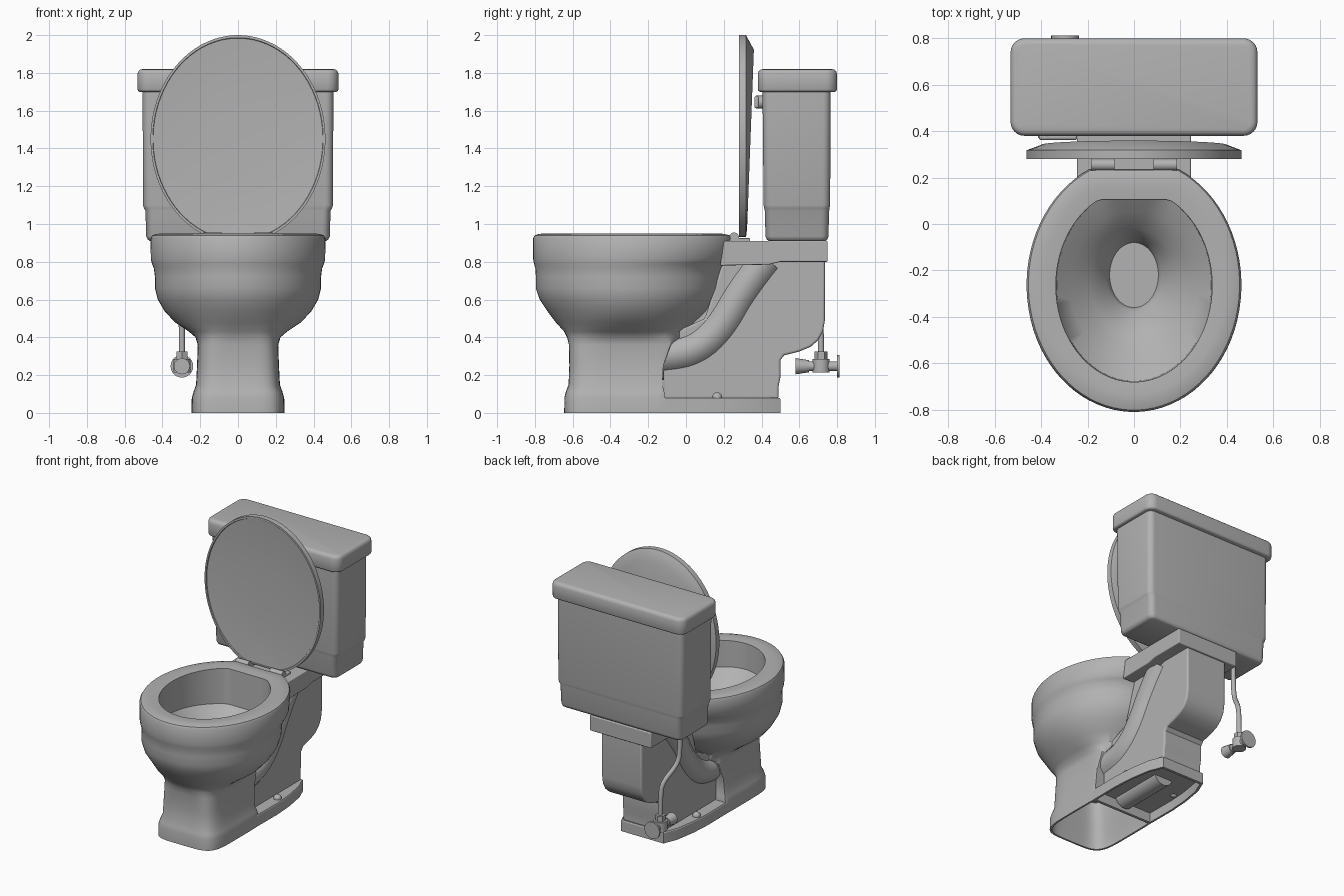
import bpy, bmesh, math
from mathutils import Vector

if "Cube" in bpy.data.objects:
    bpy.data.objects.remove(bpy.data.objects["Cube"], do_unlink=True)

grey = bpy.data.materials.new("ceramic_grey")
grey.use_nodes = True
COLOUR = (0.45, 0.45, 0.45, 1)
grey.diffuse_color = COLOUR
grey.node_tree.nodes["Principled BSDF"].inputs["Base Color"].default_value = COLOUR


def finish(name, bm, bevel=0, angle=35):
    bmesh.ops.recalc_face_normals(bm, faces=bm.faces[:])
    me = bpy.data.meshes.new(name)
    bm.to_mesh(me)
    bm.free()
    ob = bpy.data.objects.new(name, me)
    bpy.context.collection.objects.link(ob)
    me.materials.append(grey)
    if bevel:
        mod = ob.modifiers.new("rounding", "BEVEL")
        mod.width, mod.segments = bevel, 4
        mod.limit_method, mod.angle_limit = "ANGLE", math.radians(40)
    bpy.ops.object.select_all(action="DESELECT")
    ob.select_set(True)
    bpy.context.view_layer.objects.active = ob
    bpy.ops.object.shade_smooth_by_angle(angle=math.radians(angle))


def loft(name, rings, angle=35):
    """Skin closed rings of equal length and cap both ends."""
    bm = bmesh.new()
    loops = [[bm.verts.new(p) for p in ring] for ring in rings]
    n = len(loops[0])
    for a, b in zip(loops, loops[1:]):
        for i in range(n):
            j = (i + 1) % n
            bm.faces.new((a[i], a[j], b[j], b[i]))
    bm.faces.new(loops[0])
    bm.faces.new(loops[-1])
    finish(name, bm, angle=angle)


def oval(hw, lo, hi, power=2, n=80):
    """Superellipse in the plane: half width, lower end, upper end."""
    c, r = (lo + hi) / 2, (hi - lo) / 2
    pts = []
    for i in range(n):
        t = math.tau * (i + 0.5) / n
        cs, sn = math.cos(t), math.sin(t)
        pts.append((hw * math.copysign(abs(cs) ** (2 / power), cs),
                    c + r * math.copysign(abs(sn) ** (2 / power), sn)))
    return pts


def rounded(z, hw, front, back, r):
    """Rectangle ring with round corners at height z."""
    ring = []
    for k, (x, y) in enumerate(((hw - r, back - r), (r - hw, back - r),
                                (r - hw, front + r), (hw - r, front + r))):
        for i in range(7):
            t = math.pi / 2 * (k + i / 6)
            ring.append((x + r * math.cos(t), y + r * math.sin(t), z))
    return ring


def box(name, lo, hi, bevel=0):
    bm = bmesh.new()
    bmesh.ops.create_cube(bm, size=1)
    for v in bm.verts:
        v.co = [l + (c + 0.5) * (h - l) for c, l, h in zip(v.co, lo, hi)]
    finish(name, bm, bevel)


def prism(name, outline, hw, bevel=0):
    """Extrude a side outline (y, z) across x."""
    bm = bmesh.new()
    face = bm.faces.new([bm.verts.new((-hw, y, z)) for y, z in outline])
    for v in bmesh.ops.extrude_face_region(bm, geom=[face])["geom"]:
        if isinstance(v, bmesh.types.BMVert):
            v.co.x = hw
    finish(name, bm, bevel)


def rod(name, a, b, r1, r2=None, sides=24):
    a, b = Vector(a), Vector(b)
    bm = bmesh.new()
    bmesh.ops.create_cone(bm, cap_ends=True, segments=sides, radius1=r1,
                          radius2=r1 if r2 is None else r2, depth=(b - a).length)
    turn = (b - a).to_track_quat("Z", "Y")
    for v in bm.verts:
        v.co = turn @ v.co + (a + b) / 2
    finish(name, bm)


def tube(name, points, radius, widen=1):
    cu = bpy.data.curves.new(name, "CURVE")
    cu.dimensions = "3D"
    cu.bevel_depth, cu.bevel_resolution, cu.use_fill_caps = radius, 8, True
    sp = cu.splines.new("NURBS")
    sp.points.add(len(points) - 1)
    for p, co in zip(sp.points, points):
        p.co = (*co, 1)
    sp.order_u, sp.use_endpoint_u, sp.resolution_u = 3, True, 8
    cu.materials.append(grey)
    ob = bpy.data.objects.new(name, cu)
    ob.scale.x = widen
    bpy.context.collection.objects.link(ob)


# Hollow pedestal flowing up into the bowl:
# z, half width, front y, back y, squareness, back cut
pedestal = [
    (.33, .2, -.605, 0, 5, -.14), (.15, .209, -.608, 0, 5, -.14), (.08, .23, -.63, 0, 5, -.13),
    (0, .232, -.632, 0, 5, -.13),
    (0, .245, -.645, .02, 5, -.11), (.08, .244, -.644, .02, 5, -.11),
    (.11, .236, -.637, .02, 5, -.115), (.15, .222, -.622, .02, 5, -.125),
    (.25, .217, -.618, .02, 5, -.12), (.36, .213, -.62, .02, 4.5, -.08),
    (.4, .225, -.63, 0, 3.4, -.03), (.43, .26, -.645, 0, 2.7, 0), (.48, .335, -.69, .05, 2.2, 1),
    (.54, .39, -.735, .12, 2, 1), (.6, .425, -.775, .165, 2, 1), (.66, .44, -.795, .19, 2, 1),
    (.72, .44, -.795, .2, 2, 1), (.765, .446, -.798, .215, 2, .2)]
rings = [[(x, min(y, cut), z) for x, y in oval(w, f, b, p)]
         for z, w, f, b, p, cut in pedestal]

# Seat rim and tilted basin: z, half width, front y, back y, back cut, tilt
rim_and_basin = [
    (.79, .456, -.805, .24, .2, 0), (.815, .462, -.81, .27, .21, 0),
    (.925, .463, -.81, .285, .235, 0), (.94, .455, -.802, .28, .232, 0),
    (.948, .43, -.775, .25, .2, 0), (.95, .39, -.735, .21, .16, 0),
    (.945, .337, -.681, .15, .105, 0), (.725, .333, -.677, .15, .103, -.09),
    (.665, .275, -.59, .06, .05, -.05), (.585, .19, -.47, -.02, 0, 0),
    (.51, .12, -.375, -.068, 0, 0), (.46, .105, -.36, -.08, 0, 0)]
for z, w, f, b, cut, tilt in rim_and_basin:
    rings.append([(x, min(y, cut), z + tilt * (min(y, cut) + .29)) for x, y in oval(w, f, b)])
loft("bowl_and_pedestal", rings, 42)

# Rear foot flange, hollow underneath
half = [(.243, -.13), (.245, .1), (.235, .25), (.21, .4), (.17, .5)]
outline = half + [(-x, y) for x, y in reversed(half)]
loft("foot_flange", [[(x * s, (y - .18) * s + .18, z) for x, y in outline] for s, z in
                     ((.94, .068), (.94, 0), (1, 0), (1, .073), (.985, .08))], 25)
rod("drain_outlet", (0, -.1, .09), (0, .3, .09), .075)

# Rear column, trap bulge and tank shelf
prism("rear_column", [(-.12, .075), (.49, .075), (.49, .14), (.5, .19), (.5, .28), (.52, .305),
                      (.6, .325), (.66, .35), (.7, .385), (.725, .43), (.735, .49),
                      (.735, .82), (.2, .82), (.1, .5), (-.12, .4)], .16, .012)
tube("trap_bulge", [(0, -.22, .3), (0, -.1, .3), (0, .06, .335), (0, .19, .46),
                    (0, .3, .66), (0, .425, .815)], .13, 1.53)
prism("tank_shelf", [(.18, .78), (.44, .785), (.5, .8), (.75, .8), (.75, .91), (.2, .91)],
      .245, .006)

# Tank with a soft waist, and its cover
loft("tank", [rounded(*row) for row in (
    (.91, .465, .44, .738, .03), (.917, .477, .428, .748, .035), (.935, .486, .421, .754, .04),
    (1.07, .49, .417, .758, .04), (1.083, .498, .414, .76, .04),
    (1.1, .503, .411, .763, .04), (1.72, .505, .405, .766, .04))], 60)
loft("tank_cover", [rounded(z, .532 - d, .38 + d, .8 - d, .06 - d) for z, d in (
    (1.7, .012), (1.704, .004), (1.713, 0), (1.795, 0), (1.809, .005),
    (1.817, .014), (1.82, .028))], 60)

# Flush handle
rod("handle_hub", (-.38, .37, 1.645), (-.38, .42, 1.645), .034)
box("handle_lever", (-.41, .362, 1.613), (-.245, .386, 1.677), .01)


# Raised seat lid with a dished front and a chamfered, slanted back
def lid_ring(s, depth, slant=0):
    return [(x, depth + slant * (z - .94), max(z, .93 + (1 - s) * .3))
            for x, z in oval(.463 * s, 1.45 - .55 * s, 1.45 + .55 * s)]


loft("seat_lid", [lid_ring(.15, .304), lid_ring(.45, .302), lid_ring(.75, .296),
                  lid_ring(.97, .287), lid_ring(.975, .28), lid_ring(1, .28),
                  lid_ring(1, .318), lid_ring(.86, .322, .038)], 32)

# Paired hinges and floor bolt caps
for side, label in ((1, "left"), (-1, "right")):
    x = side * .135
    box("hinge_plate_" + label, (x - .05, .235, .9), (x + .05, .34, .925), .005)
    rod("hinge_barrel_" + label, (x - .05, .255, .93), (x + .05, .255, .93), .025)
    bm = bmesh.new()
    bmesh.ops.create_uvsphere(bm, u_segments=20, v_segments=12, radius=.027)
    bmesh.ops.translate(bm, verts=bm.verts[:], vec=(side * .2, .165, .082))
    finish("bolt_cap_" + label, bm)

# Water supply hose and stop valve
X, Y, Z = -.297, .715, .247
tube("supply_hose", [(-.36, .58, .92), (-.36, .58, .76), (-.355, .6, .66), (-.3, .7, .55),
                     (X, Y, .45), (X, Y, .3)], .016)
rod("valve_body", (X, Y, .215), (X, Y, .285), .045)
rod("valve_nut", (X, Y, .28), (X, Y, .325), .034, sides=6)
rod("valve_stem", (X, .63, Z), (X, .81, Z), .026)
rod("valve_knob", (X, .58, Z), (X, .65, Z), .043, .032, 12)
rod("wall_flange", (X, .8, Z), (X, .812, Z), .06)
